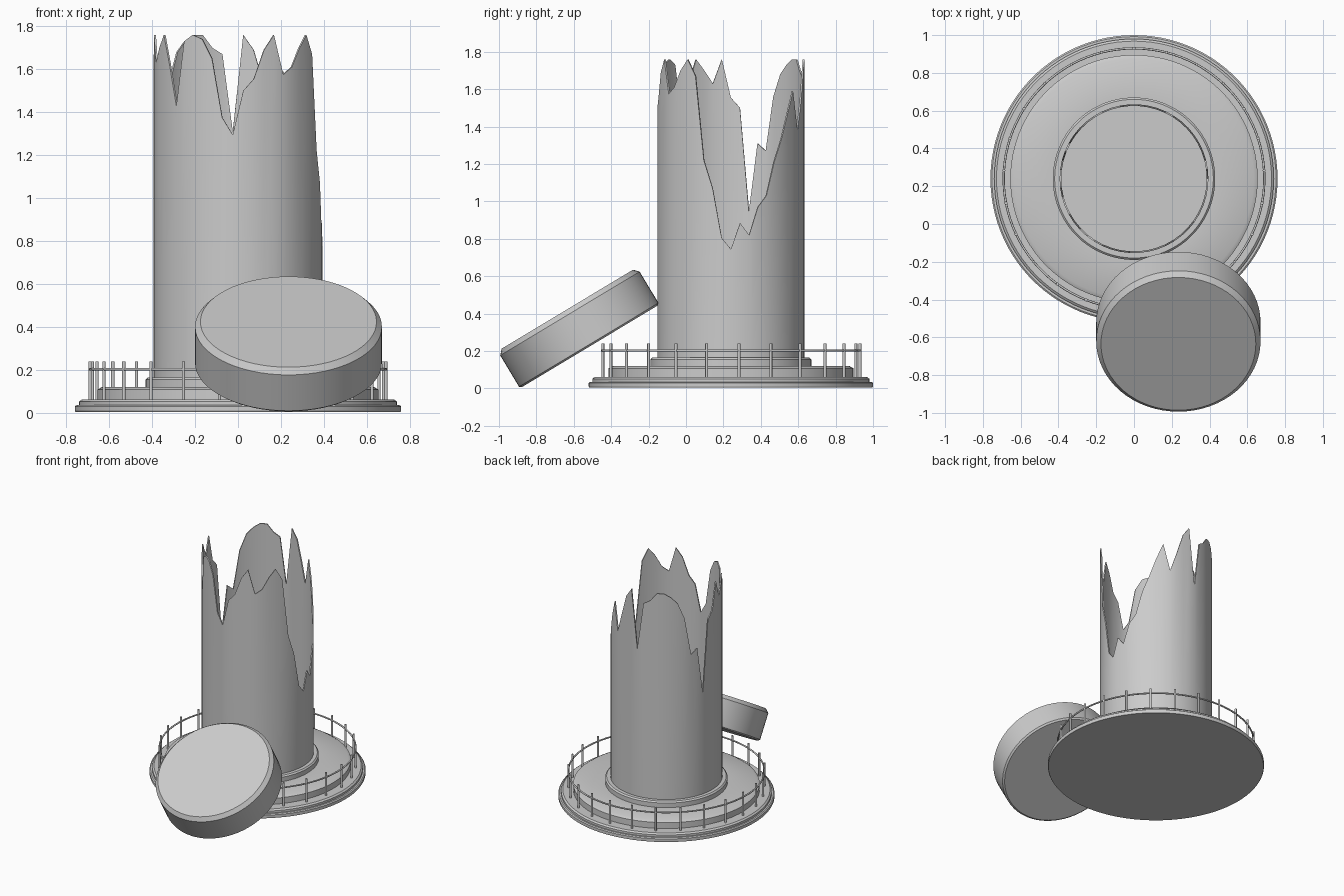
import bpy, bmesh
from math import sin, cos, pi, radians
from mathutils import Matrix, Vector

if "Cube" in bpy.data.objects:
    bpy.data.objects.remove(bpy.data.objects["Cube"])

CY = 0.24  # tower axis lies at x = 0, y = CY


def finish(name, bm, angle=30):
    bmesh.ops.recalc_face_normals(bm, faces=bm.faces)
    me = bpy.data.meshes.new(name)
    bm.to_mesh(me)
    bm.free()
    ob = bpy.data.objects.new(name, me)
    bpy.context.collection.objects.link(ob)
    bpy.ops.object.select_all(action='DESELECT')
    ob.select_set(True)
    bpy.context.view_layer.objects.active = ob
    bpy.ops.object.shade_smooth_by_angle(angle=radians(angle))
    return ob


def lathe(name, profile, segs, matrix):
    """Closed solid of revolution; first and last rings are capped."""
    bm = bmesh.new()
    rings = [[bm.verts.new((r * cos(2 * pi * i / segs), r * sin(2 * pi * i / segs), z))
              for i in range(segs)] for r, z in profile]
    for a, b in zip(rings, rings[1:]):
        for i in range(segs):
            j = (i + 1) % segs
            bm.faces.new((a[i], a[j], b[j], b[i]))
    bm.faces.new(rings[0])
    bm.faces.new(rings[-1])
    bm.transform(matrix)
    return finish(name, bm)


axis = Matrix.Translation((0, CY, 0))

# Stepped round plinth
lathe("stepped_base", [
    (0.757, 0.005), (0.76, 0.01), (0.76, 0.03), (0.752, 0.036), (0.74, 0.036),
    (0.74, 0.052), (0.728, 0.062), (0.655, 0.062), (0.655, 0.108), (0.634, 0.12),
    (0.43, 0.12), (0.43, 0.155), (0.42, 0.165)], 100, axis)

# Broken hollow shaft: rim height for each of 50 sides, counter-clockwise from +x
rim = [0.745, 0.885, 0.82, 0.97, 1.03, 1.21, 1.33, 1.47, 1.59, 1.38,
       1.53, 1.69, 1.76, 1.31, 1.67, 1.70, 1.76, 1.76, 1.73, 1.68,
       1.56, 1.27, 1.31, 0.945, 1.50, 1.555, 1.76, 1.63, 1.70, 1.76,
       1.62, 1.43, 1.73, 1.76, 1.74, 1.65, 1.375, 1.295, 1.50, 1.555,
       1.69, 1.76, 1.575, 1.61, 1.70, 1.76, 1.67, 1.22, 1.07, 0.805]
n = len(rim)
bm = bmesh.new()
loops = []
for r, top in ((0.394, False), (0.394, True), (0.385, True), (0.385, False)):
    loops.append([bm.verts.new((r * cos(2 * pi * i / n), CY + r * sin(2 * pi * i / n),
                                h if top else 0.16)) for i, h in enumerate(rim)])
for k in range(4):
    a, b = loops[k], loops[(k + 1) % 4]
    for i in range(n):
        j = (i + 1) % n
        bm.faces.new((a[i], a[j], b[j], b[i]))
finish("broken_shaft", bm)

# Fallen cap leaning on the base
tilt = Matrix.Translation((0.235, -0.515, 0.225)) @ Matrix.Rotation(radians(31), 4, 'X')
lathe("fallen_cap", [(0.423, 0.0), (0.435, 0.01), (0.435, 0.205), (0.41, 0.232)], 64, tilt)

# Railing posts
R = 0.69
bm = bmesh.new()
for k in range(25):
    t = pi / 2 + 2 * pi * k / 25
    bmesh.ops.create_cone(bm, cap_ends=True, segments=10, radius1=0.008, radius2=0.008, depth=0.185,
                          matrix=Matrix.Translation((R * cos(t), CY + R * sin(t), 0.1475)))
finish("railing_posts", bm, 50)

# Handrail ring
bpy.ops.mesh.primitive_torus_add(location=(0, CY, 0.203), major_radius=R, minor_radius=0.006,
                                 major_segments=100, minor_segments=8)
bpy.context.object.name = "handrail"
bpy.ops.object.shade_smooth_by_angle(angle=radians(60))
